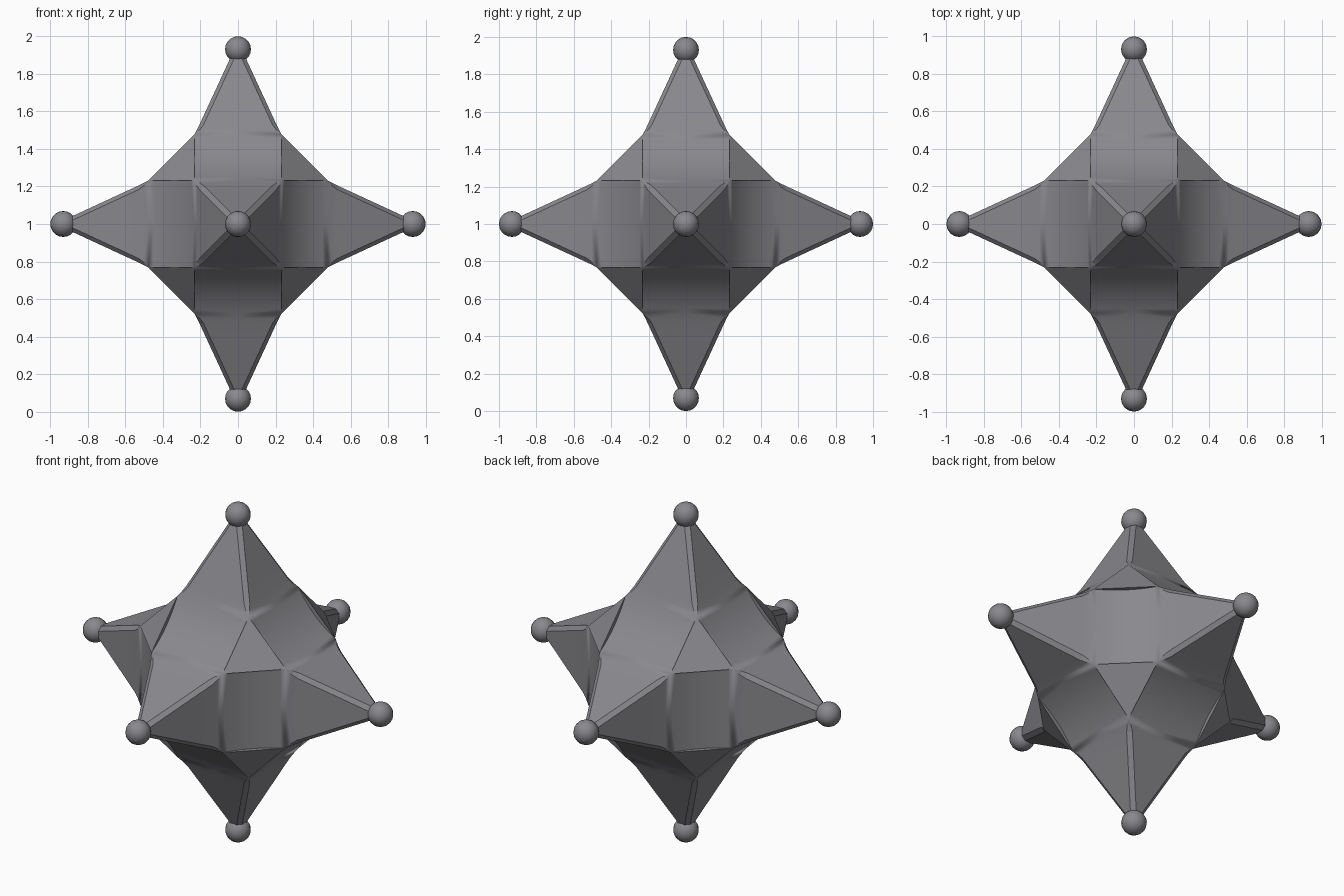
import bpy, bmesh
from mathutils import Vector
from itertools import product

if "Cube" in bpy.data.objects:
    bpy.data.objects.remove(bpy.data.objects["Cube"])

CENTER = Vector((0, 0, 1))
TIP, BALL_R = 0.931, 0.069
P0 = (0.205, 0.53)          # where a straight spike edge turns into the arc
SLOPE = (P0[0] - 0.02) / (0.93 - P0[1])
CTRL = (P0[0] + SLOPE * P0[1]) / (1 + SLOPE)
CHAMFER = 0.022
N = 16


def half_width(h):
    return P0[0] + SLOPE * (P0[1] - h)


def arc(t):
    q = lambda a, b: a * (1 - t) ** 2 + 2 * CTRL * t * (1 - t) + b * t * t
    return q(P0[0], P0[1]), q(P0[1], P0[0])


WIDE, LONG = arc(1 / 8)     # corner of the triangular plates


def point(i, a, j, b, k, c):
    v = Vector((0, 0, 0))
    v[i], v[j], v[k] = a, b, c
    return v


def add_face(bm, pts):
    vs = [bm.verts.new(p + CENTER) for p in pts]
    f = bm.faces.new(vs)
    f.normal_update()
    if f.normal.dot(f.calc_center_median() - CENTER) < 0:
        f.normal_flip()


def finish(bm, name, smooth):
    bmesh.ops.remove_doubles(bm, verts=bm.verts, dist=0.0005)
    for f in bm.faces:
        f.smooth = smooth
    me = bpy.data.meshes.new(name)
    bm.to_mesh(me)
    bm.free()
    ob = bpy.data.objects.new(name, me)
    bpy.context.collection.objects.link(ob)
    return ob


# Profile between two spikes: (across, along, half width of the panel)
heights = [0.92, 0.89, 0.85, 0.77, 0.69, 0.61]
spike = [(half_width(h), h, max(half_width(h) - CHAMFER, 0.003)) for h in heights]
spike += [(P0[0], P0[1], P0[0] - CHAMFER)]
spike += [(arc(1 / N)[0], arc(1 / N)[1], arc(1 / N)[0] - CHAMFER * 0.7), (WIDE, LONG, WIDE)]
bend = [(*arc(n / N), WIDE) for n in range(3, N - 2)]
profile = spike + bend + [(h, a, w) for a, h, w in reversed(spike)]

# Twelve concave panels, one between each pair of neighbouring spikes
bm = bmesh.new()
for i, j, k in ((0, 1, 2), (1, 2, 0), (2, 0, 1)):
    for si, sj in product((1, -1), repeat=2):
        for (a, b, w), (a2, b2, w2) in zip(profile, profile[1:]):
            for s in (1, -1):
                add_face(bm, [point(i, a * si, j, b * sj, k, 0),
                              point(i, a * si, j, b * sj, k, w * s),
                              point(i, a2 * si, j, b2 * sj, k, w2 * s),
                              point(i, a2 * si, j, b2 * sj, k, 0)])
finish(bm, "curved_panels", True)

# Narrow chamfer strips on the four ridges of every spike
bm = bmesh.new()
for i, j, k in ((0, 1, 2), (1, 2, 0), (2, 0, 1)):
    for si, sj, sk in product((1, -1), repeat=3):
        for (a, h, w), (a2, h2, w2) in zip(spike, spike[1:]):
            pts = [point(i, a * si, j, w * sj, k, h * sk),
                   point(i, w * si, j, a * sj, k, h * sk),
                   point(i, w2 * si, j, a2 * sj, k, h2 * sk)]
            if a2 != w2:
                pts.append(point(i, a2 * si, j, w2 * sj, k, h2 * sk))
            add_face(bm, pts)
finish(bm, "ridge_strips", False)

# Eight flat triangular plates in the octants, with thin sides down to the panels
bm = bmesh.new()
ring = [arc(n / N) for n in range(2, N - 1)]
for sg in product((1, -1), repeat=3):
    add_face(bm, [Vector((sg[0] * p, sg[1] * q, sg[2] * r)) for p, q, r in
                  ((WIDE, WIDE, LONG), (WIDE, LONG, WIDE), (LONG, WIDE, WIDE))])
    for i, j, k in ((0, 1, 2), (1, 2, 0), (2, 0, 1)):
        side = [point(i, a * sg[i], j, b * sg[j], k, WIDE * sg[k]) for a, b in ring]
        vs = [bm.verts.new(p + CENTER) for p in side]
        f = bm.faces.new(vs)
        f.normal_update()
        if f.normal[k] * sg[k] > 0:     # sides face away from the plate
            f.normal_flip()
finish(bm, "corner_plates", False)

# Balls on the six tips
for axis, s in product(range(3), (1, -1)):
    p = Vector((0, 0, 0))
    p[axis] = TIP * s
    bpy.ops.mesh.primitive_uv_sphere_add(segments=16, ring_count=10, radius=BALL_R, location=p + CENTER)
    bpy.context.object.name = "tip_ball"
    bpy.ops.object.shade_smooth()

# Dark grey finish
mat = bpy.data.materials.new("dark_grey")
mat.diffuse_color = (0.25, 0.25, 0.27, 1)
mat.use_nodes = True
mat.node_tree.nodes["Principled BSDF"].inputs["Base Color"].default_value = mat.diffuse_color
for ob in bpy.context.collection.objects:
    ob.data.materials.append(mat)
